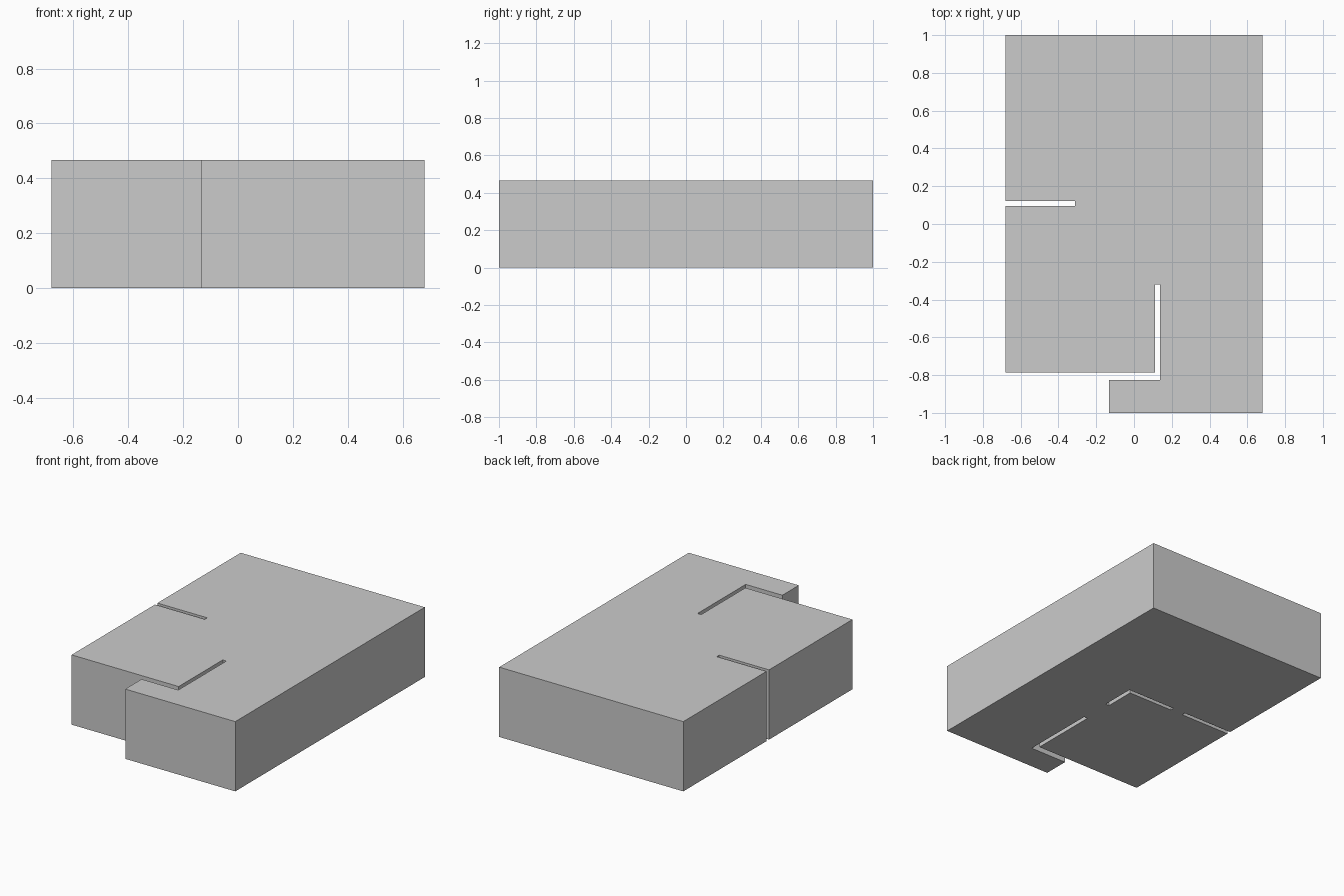
import bpy, bmesh

if "Cube" in bpy.data.objects:
    bpy.data.objects.remove(bpy.data.objects["Cube"])

HEIGHT = 0.466
X = 0.68                       # half width
SX0, SX1 = 0.111, 0.138        # lengthwise partition slot
SY0, SY1 = 0.095, 0.121        # crosswise partition slot


def prism(name, outline, z0, z1):
    """Extrude a flat outline between two heights."""
    bm = bmesh.new()
    face = bm.faces.new([bm.verts.new((x, y, z0)) for x, y in outline])
    top = bmesh.ops.extrude_face_region(bm, geom=[face])
    verts = [v for v in top["geom"] if isinstance(v, bmesh.types.BMVert)]
    bmesh.ops.translate(bm, verts=verts, vec=(0, 0, z1 - z0))
    bmesh.ops.recalc_face_normals(bm, faces=bm.faces)
    mesh = bpy.data.meshes.new(name)
    bm.to_mesh(mesh)
    bm.free()
    obj = bpy.data.objects.new(name, mesh)
    bpy.context.collection.objects.link(obj)
    return obj


# Main block, its outline including the two open slots and the front notch
block = prism("room_block", [
    (X, -1), (X, 1), (-X, 1),
    (-X, SY1), (-0.312, SY1), (-0.312, SY0), (-X, SY0),
    (-X, -0.785), (SX0, -0.785), (SX0, -0.319), (SX1, -0.319),
    (SX1, -0.827), (-0.133, -0.827), (-0.133, -1),
], 0, HEIGHT)

# L-shaped inner slot, open below and closed by the top skin
cutter = prism("inner_slot_cutter", [
    (-0.22, SY0), (SX0, SY0), (SX0, -0.11), (SX1, -0.11),
    (SX1, SY1), (-0.22, SY1),
], -0.1, HEIGHT - 0.002)
cutter.hide_render = True
cutter.hide_viewport = True

cut = block.modifiers.new("inner_slot", 'BOOLEAN')
cut.operation = 'DIFFERENCE'
cut.solver = 'EXACT'
cut.object = cutter
